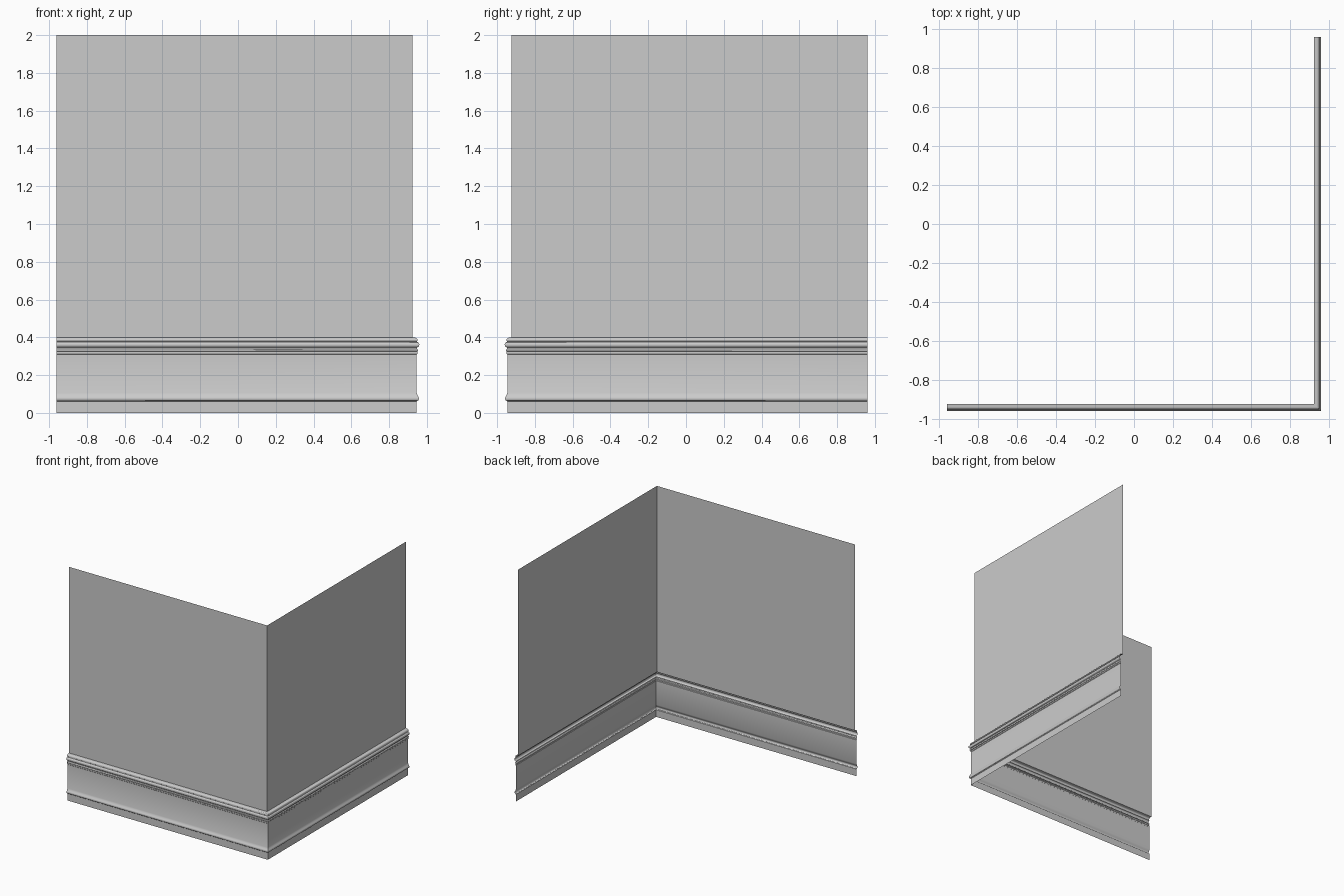
import bpy, bmesh, math

if "Cube" in bpy.data.objects:
    bpy.data.objects.remove(bpy.data.objects["Cube"])


def arc(cx, cz, rx, rz, a0, a1, n=8):
    # elliptical arc as (outward, z) points, angles in degrees
    return [(cx + rx * math.cos(math.radians(a0 + (a1 - a0) * i / n)),
             cz + rz * math.sin(math.radians(a0 + (a1 - a0) * i / n))) for i in range(n + 1)]


def sweep(name, profile):
    # run an open profile round the mitred outside corner
    bm = bmesh.new()
    cols = [[bm.verts.new(p) for p in ((-0.96, -d, z), (d, -d, z), (d, 0.96, z))]
            for d, z in profile]
    for lo, hi in zip(cols, cols[1:]):
        for i in range(2):
            bm.faces.new((lo[i], lo[i + 1], hi[i + 1], hi[i]))
    mesh = bpy.data.meshes.new(name)
    bm.to_mesh(mesh)
    bm.free()
    ob = bpy.data.objects.new(name, mesh)
    bpy.context.collection.objects.link(ob)
    bpy.ops.object.select_all(action='DESELECT')
    ob.select_set(True)
    bpy.context.view_layer.objects.active = ob
    bpy.ops.object.shade_smooth_by_angle(angle=math.radians(35))


WALL, BASE = 0.924, 0.946

# plinth, lower bead and flat board
skirting = [(BASE, 0), (BASE, 0.06), (0.950, 0.063)]
skirting += arc(0.950, 0.076, 0.008, 0.012, -90, 60)
skirting += [(0.949, 0.097), (BASE, 0.105), (BASE, 0.31)]
sweep("skirting_board", skirting)

# stepped cap moulding with half-round and cove
cap = [(BASE, 0.31), (0.949, 0.313), (0.949, 0.324)]
cap += arc(0.947, 0.332, 0.006, 0.007, -90, 90, 6)
cap += [(0.947, 0.345)]
cap += arc(0.949, 0.361, 0.011, 0.014, -90, 90)
cap += [(0.948, 0.379), (0.951, 0.381)]
cap += arc(0.938, 0.385, 0.013, 0.013, 0, 90, 6)
cap += [(WALL, 0.40)]
sweep("cap_moulding", cap)

# plain wall sheet above
sweep("wall", [(WALL, 0.40), (WALL, 2.0)])
